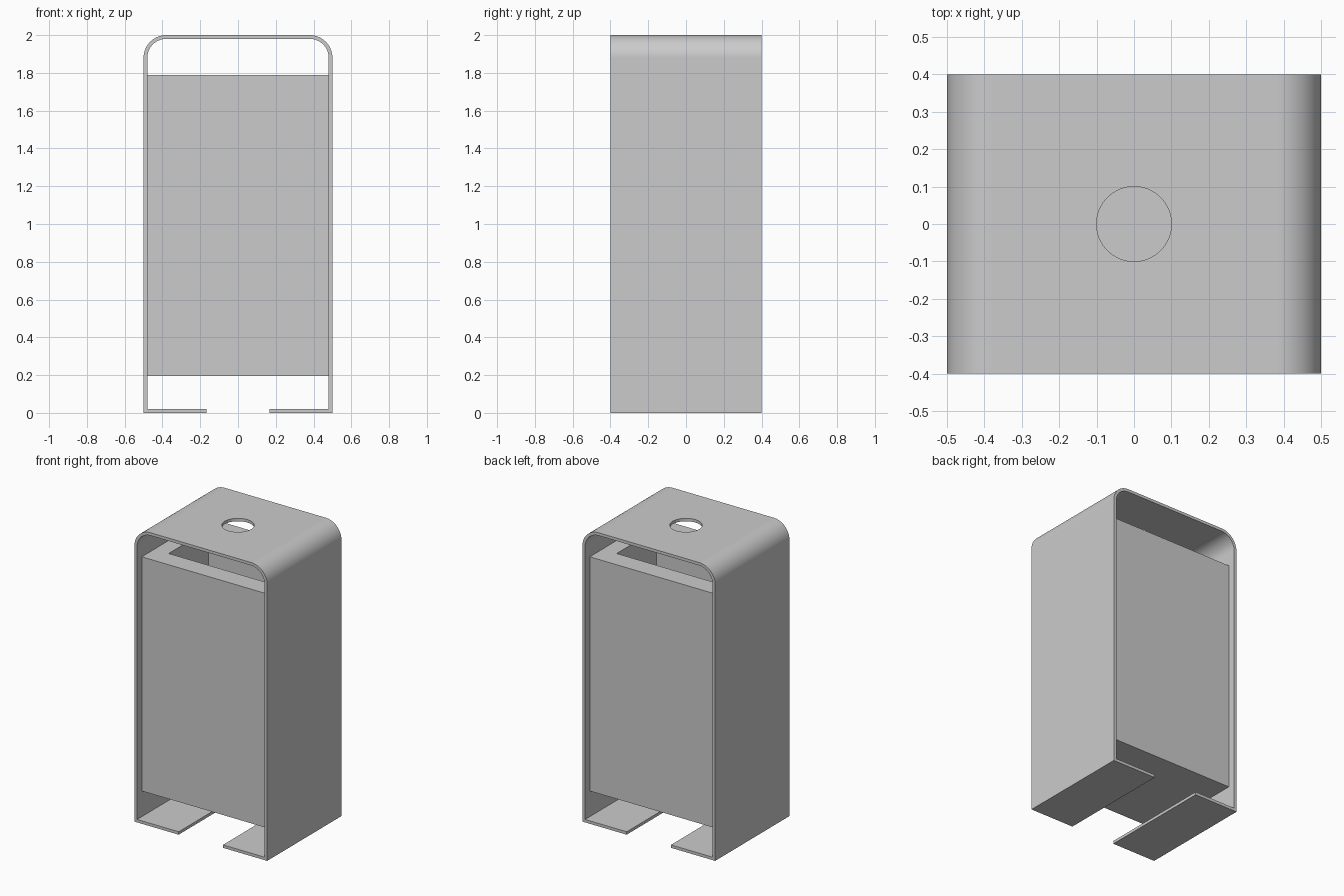
import bpy, bmesh, math

if "Cube" in bpy.data.objects:
    bpy.data.objects.remove(bpy.data.objects["Cube"])

def finish(name, bm):
    bmesh.ops.recalc_face_normals(bm, faces=bm.faces)
    me = bpy.data.meshes.new(name)
    bm.to_mesh(me)
    bm.free()
    ob = bpy.data.objects.new(name, me)
    bpy.context.collection.objects.link(ob)
    return ob

def activate(ob):
    bpy.ops.object.select_all(action='DESELECT')
    ob.select_set(True)
    bpy.context.view_layer.objects.active = ob

# outer shell: bent strip profile in xz, extruded along y
W, H, T, R, D, LIP = 0.5, 2.0, 0.02, 0.12, 0.4, 0.167

def arc(r, n=14):
    return [(W - R + r * math.cos(a), H - R + r * math.sin(a))
            for a in (math.pi / 2 * i / n for i in range(n + 1))]

outer = [(LIP, 0), (W, 0)] + arc(R)
inner = [(LIP, T), (W - T, T)] + arc(R - T)
mirror = lambda pts: [(-x, z) for x, z in reversed(pts)]
profile = outer + mirror(outer) + list(reversed(inner + mirror(inner)))

bm = bmesh.new()
face = bm.faces.new([bm.verts.new((x, -D, z)) for x, z in profile])
ext = bmesh.ops.extrude_face_region(bm, geom=[face])
bmesh.ops.translate(bm, vec=(0, 2 * D, 0),
                    verts=[g for g in ext['geom'] if isinstance(g, bmesh.types.BMVert)])
shell = finish("outer_shell", bm)

# round hole in the top
bpy.ops.mesh.primitive_cylinder_add(vertices=64, radius=0.1, depth=0.2, location=(0, 0, H))
cutter = bpy.context.object
cutter.name = "hole_cutter"
cutter.hide_render = True
mod = shell.modifiers.new("hole", 'BOOLEAN')
mod.operation = 'DIFFERENCE'
mod.solver = 'EXACT'
mod.object = cutter
activate(shell)
bpy.ops.object.modifier_apply(modifier="hole")
bpy.data.objects.remove(cutter)
bpy.ops.object.shade_smooth_by_angle(angle=math.radians(30))
wn = shell.modifiers.new("even_normals", 'WEIGHTED_NORMAL')
wn.keep_sharp = True

# inner container: thick-walled box, open at the top
X, Y, Z0, Z1, FLOOR = 0.48, 0.35, 0.195, 1.79, 0.12
CX, CY = 0.372, 0.215
bm = bmesh.new()
ring = lambda x, y, z: [bm.verts.new(p) for p in
                        ((-x, -y, z), (x, -y, z), (x, y, z), (-x, y, z))]
rings = [ring(X, Y, Z0), ring(X, Y, Z1), ring(CX, CY, Z1), ring(CX, CY, Z0 + FLOOR)]
for a, b in zip(rings, rings[1:]):
    for i in range(4):
        j = (i + 1) % 4
        bm.faces.new((a[i], a[j], b[j], b[i]))
bm.faces.new(rings[0])
bm.faces.new(rings[-1])
finish("inner_container", bm)
